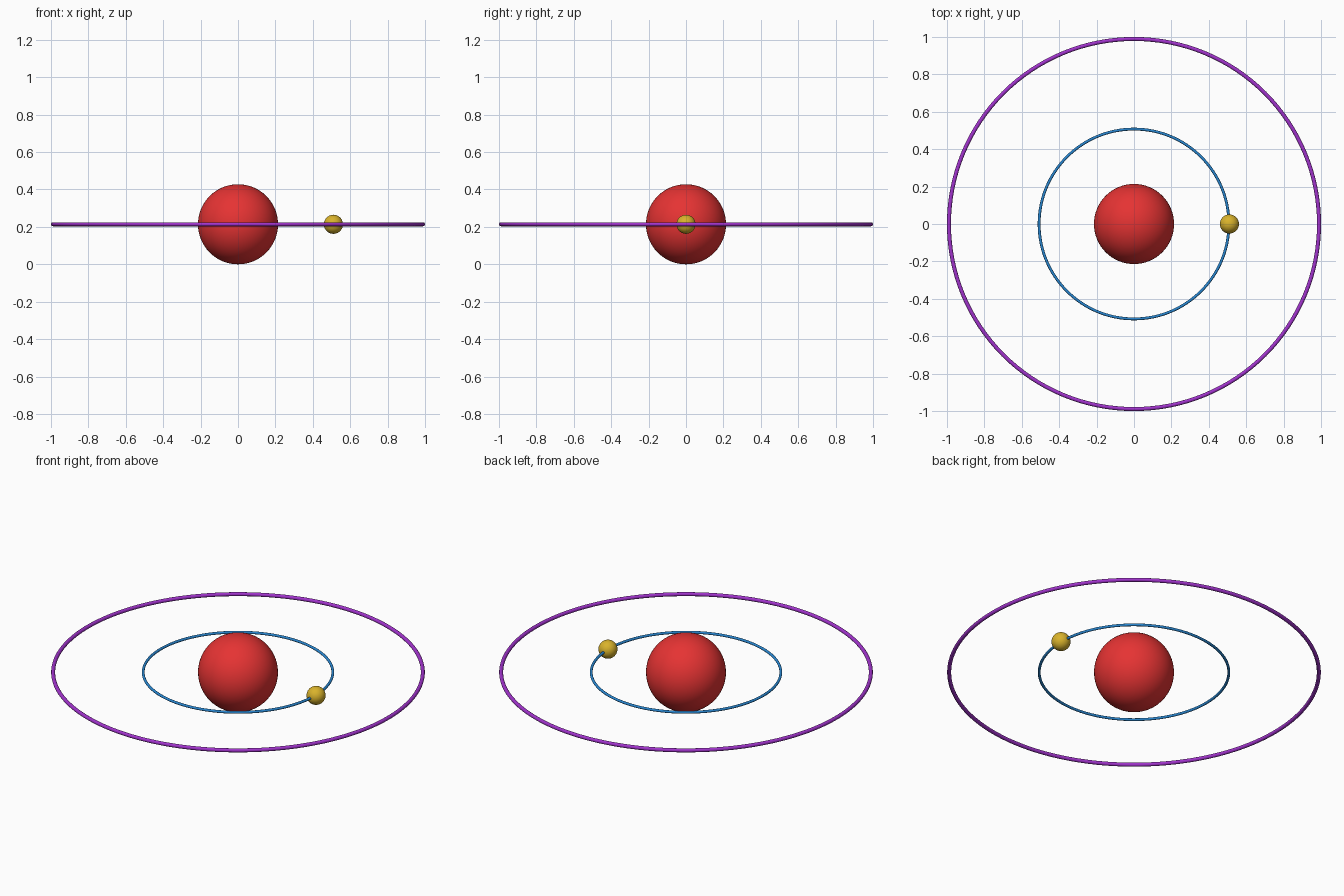
import bpy

if "Cube" in bpy.data.objects:
    bpy.data.objects.remove(bpy.data.objects["Cube"])

CENTRE_Z = 0.214


def material(name, srgb):
    linear = [c / 12.92 if c <= 0.04045 else ((c + 0.055) / 1.055) ** 2.4 for c in srgb]
    mat = bpy.data.materials.new(name)
    mat.diffuse_color = (*linear, 1)
    mat.use_nodes = True
    mat.node_tree.nodes["Principled BSDF"].inputs["Base Color"].default_value = mat.diffuse_color
    return mat


def finish(name, mat):
    obj = bpy.context.object
    obj.name = name
    obj.data.materials.append(mat)
    bpy.ops.object.shade_smooth()


def ball(name, x, radius, mat):
    bpy.ops.mesh.primitive_uv_sphere_add(segments=64, ring_count=32, radius=radius,
                                         location=(x, 0, CENTRE_Z))
    finish(name, mat)


def ring(name, outer, tube, mat):
    bpy.ops.mesh.primitive_torus_add(major_radius=outer - tube, minor_radius=tube,
                                     major_segments=128, minor_segments=16,
                                     location=(0, 0, CENTRE_Z))
    finish(name, mat)


# Large central body and the small body on the inner orbit
ball("central_sphere", 0, 0.214, material("red", (0.90, 0.20, 0.20)))
ball("orbiting_sphere", 0.51, 0.051, material("gold", (0.85, 0.70, 0.17)))

# Thin flat orbit rings
ring("inner_orbit_ring", 0.515, 0.0075, material("blue", (0.16, 0.53, 0.82)))
ring("outer_orbit_ring", 1.0, 0.0107, material("purple", (0.63, 0.20, 0.80)))
